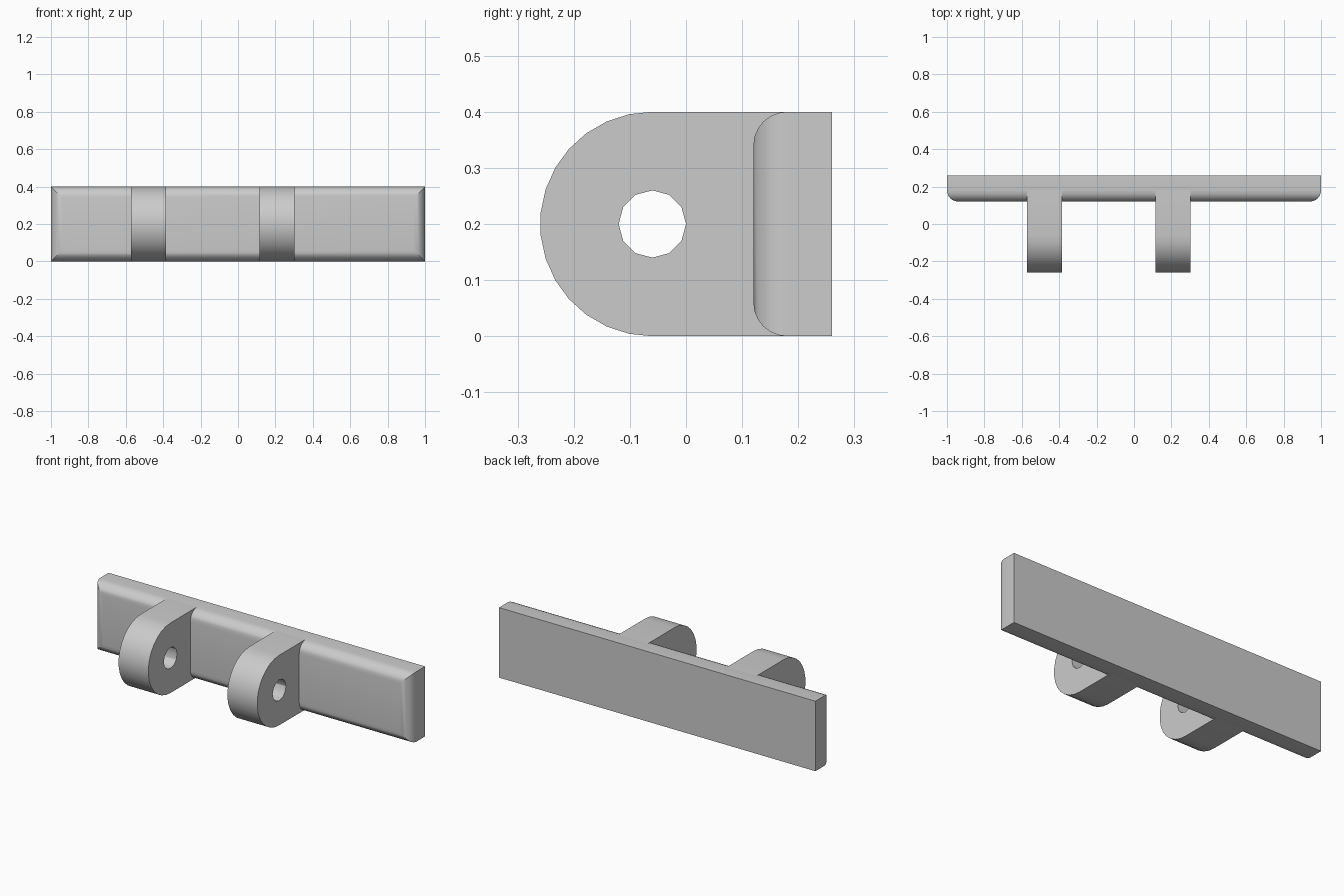
import bpy, bmesh
from math import sin, cos, pi
from mathutils import Vector

if "Cube" in bpy.data.objects:
    bpy.data.objects.remove(bpy.data.objects["Cube"])

grey = bpy.data.materials.new("light_grey")
grey.use_nodes = True
colour = (0.6, 0.6, 0.6, 1)
grey.diffuse_color = colour
grey.node_tree.nodes["Principled BSDF"].inputs["Base Color"].default_value = colour


def finish(bm, name):
    bmesh.ops.recalc_face_normals(bm, faces=bm.faces)
    mesh = bpy.data.meshes.new(name)
    bm.to_mesh(mesh)
    bm.free()
    mesh.materials.append(grey)
    obj = bpy.data.objects.new(name, mesh)
    bpy.context.collection.objects.link(obj)
    bpy.ops.object.select_all(action='DESELECT')
    obj.select_set(True)
    bpy.context.view_layer.objects.active = obj
    bpy.ops.object.shade_smooth_by_angle(angle=pi / 6)
    return obj


# Backing plate with its front edges rounded
front, back, height, radius = 0.12, 0.26, 0.4, 0.06
bm = bmesh.new()
bmesh.ops.create_cube(bm, size=1)
bmesh.ops.scale(bm, vec=(2, back - front, height), verts=bm.verts)
bmesh.ops.translate(bm, vec=(0, (front + back) / 2, height / 2), verts=bm.verts)
front_edges = [e for e in bm.edges if all(v.co.y < front + 0.01 for v in e.verts)]
bmesh.ops.bevel(bm, geom=front_edges, offset=radius, segments=6, profile=0.5,
                affect='EDGES')
finish(bm, "backing_plate")


# Rounded lugs, each with a pin hole through it
def lug(name, x0, x1):
    cy, cz, r, hole, arc, sides = -0.06, 0.2, 0.2, 0.06, 15, 12
    root = front + radius
    outer = [(root, height)]
    outer += [(cy - r * sin(pi * i / arc), cz + r * cos(pi * i / arc))
              for i in range(arc + 1)]
    outer += [(root, 0)]
    inner = [(cy + hole * cos(2 * pi * i / sides), cz + hole * sin(2 * pi * i / sides))
             for i in range(sides)]
    bm = bmesh.new()
    edges = []
    for loop in (outer, inner):
        verts = [bm.verts.new((x0, y, z)) for y, z in loop]
        edges += [bm.edges.new((a, b)) for a, b in zip(verts, verts[1:] + verts[:1])]
    bmesh.ops.triangle_fill(bm, edges=edges, use_beauty=True)
    result = bmesh.ops.extrude_face_region(bm, geom=bm.faces[:], use_keep_orig=True)
    moved = [g for g in result["geom"] if isinstance(g, bmesh.types.BMVert)]
    bmesh.ops.translate(bm, vec=Vector((x1 - x0, 0, 0)), verts=moved)
    finish(bm, name)


lug("right_lug", -0.573, -0.385)
lug("left_lug", 0.115, 0.303)
